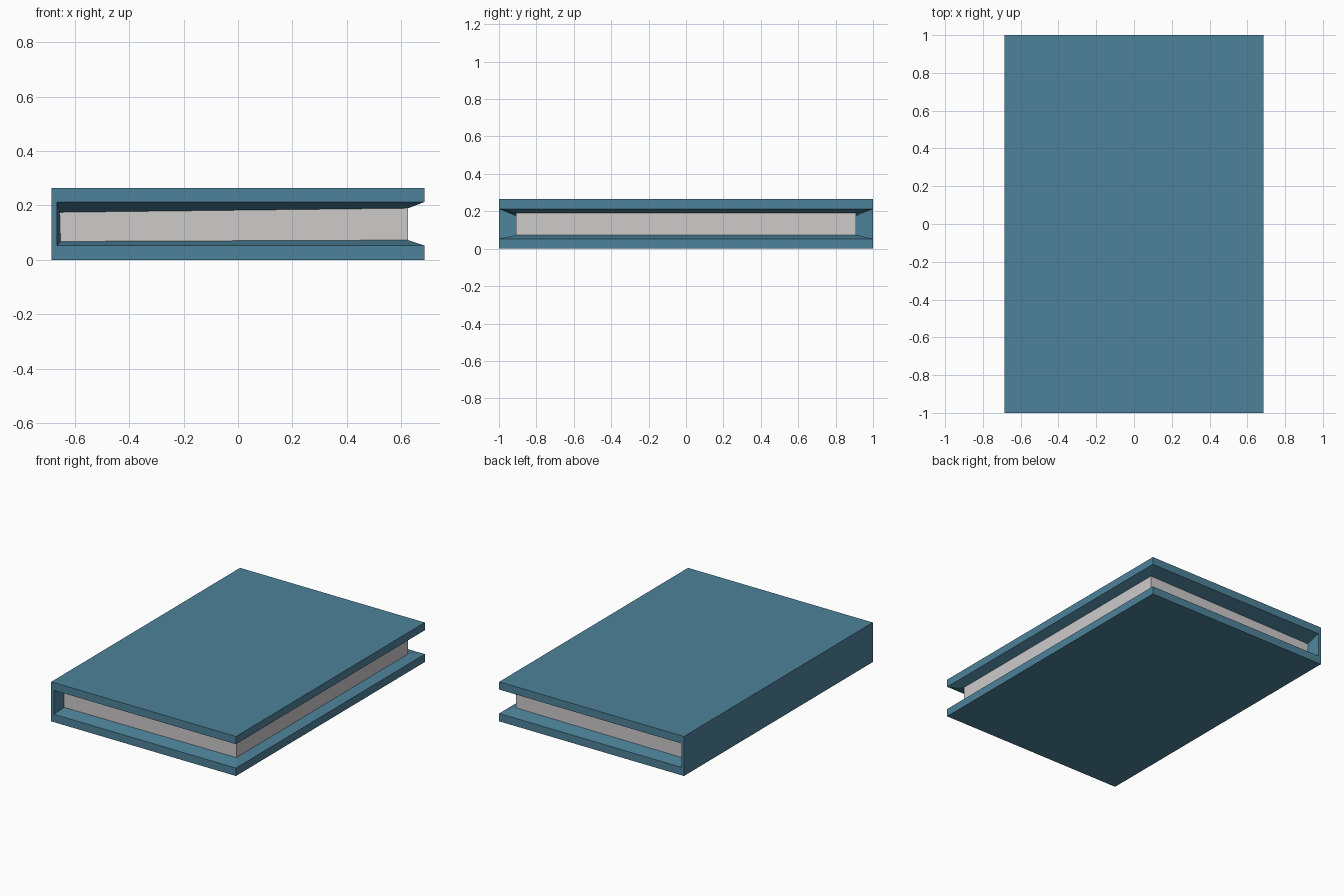
import bpy

if "Cube" in bpy.data.objects:
    bpy.data.objects.remove(bpy.data.objects["Cube"])

W, L, H = 0.685, 1.0, 0.265      # half width, half length, thickness
Z0, Z1 = 0.053, 0.213            # board thickness limits at the rim


def material(name, rgb):
    m = bpy.data.materials.new(name)
    m.diffuse_color = (*rgb, 1)
    m.use_nodes = True
    m.node_tree.nodes["Principled BSDF"].inputs["Base Color"].default_value = m.diffuse_color
    return m


blue = material("cover blue", (0.075, 0.225, 0.325))
paper = material("paper grey", (0.61, 0.59, 0.59))


def build(name, verts, faces, mat):
    me = bpy.data.meshes.new(name)
    me.from_pydata(verts, [], faces)
    me.materials.append(mat)
    ob = bpy.data.objects.new(name, me)
    bpy.context.collection.objects.link(ob)
    return ob


def path(left, right, depth, z_left, z_right):
    """Open three-sided path: back of spine, back right, front right, front of spine."""
    return [(left, depth, z_left), (right, depth, z_right),
            (right, -depth, z_right), (left, -depth, z_left)]


# Stacked rings of the wrap-round cover, from underside to top
rings = [
    path(-W, W, L, 0, 0),                          # 0  underside corners
    path(-0.665, W, L, Z0, Z0),                    # 4  lower rim
    path(-0.652, 0.625, 0.91, 0.068, 0.073),       # 8  lower edge of pages
    path(-0.655, 0.625, 0.91, 0.175, 0.19),        # 12 upper edge of pages
    path(-0.665, W, L, Z1, Z1),                    # 16 upper rim
    path(-W, W, L, H, H),                          # 20 top corners
]
verts = [p for r in rings for p in r]

# Cover: board edges and sloping inner faces
faces = [(a + i, a + i + 1, a + i + 5, a + i + 4)
         for a in (0, 4, 12, 16) for i in range(3)]
faces += [(0, 3, 2, 1), (20, 21, 22, 23), (0, 20, 23, 3)]       # underside, top, spine
faces += [(0, 4, 16, 20), (3, 23, 19, 7)]                       # spine ends
faces += [(4, 8, 12, 16), (7, 19, 15, 11)]                      # inside of spine
# strips run clockwise seen from above, so flip them to face outward
faces = [f[::-1] if k < 12 else f for k, f in enumerate(faces)]
build("cover", verts, faces, blue)

# Pages: visible edge on the three open sides
build("pages", rings[2] + rings[3],
      [(i + 4, i + 5, i + 1, i) for i in range(3)], paper)
